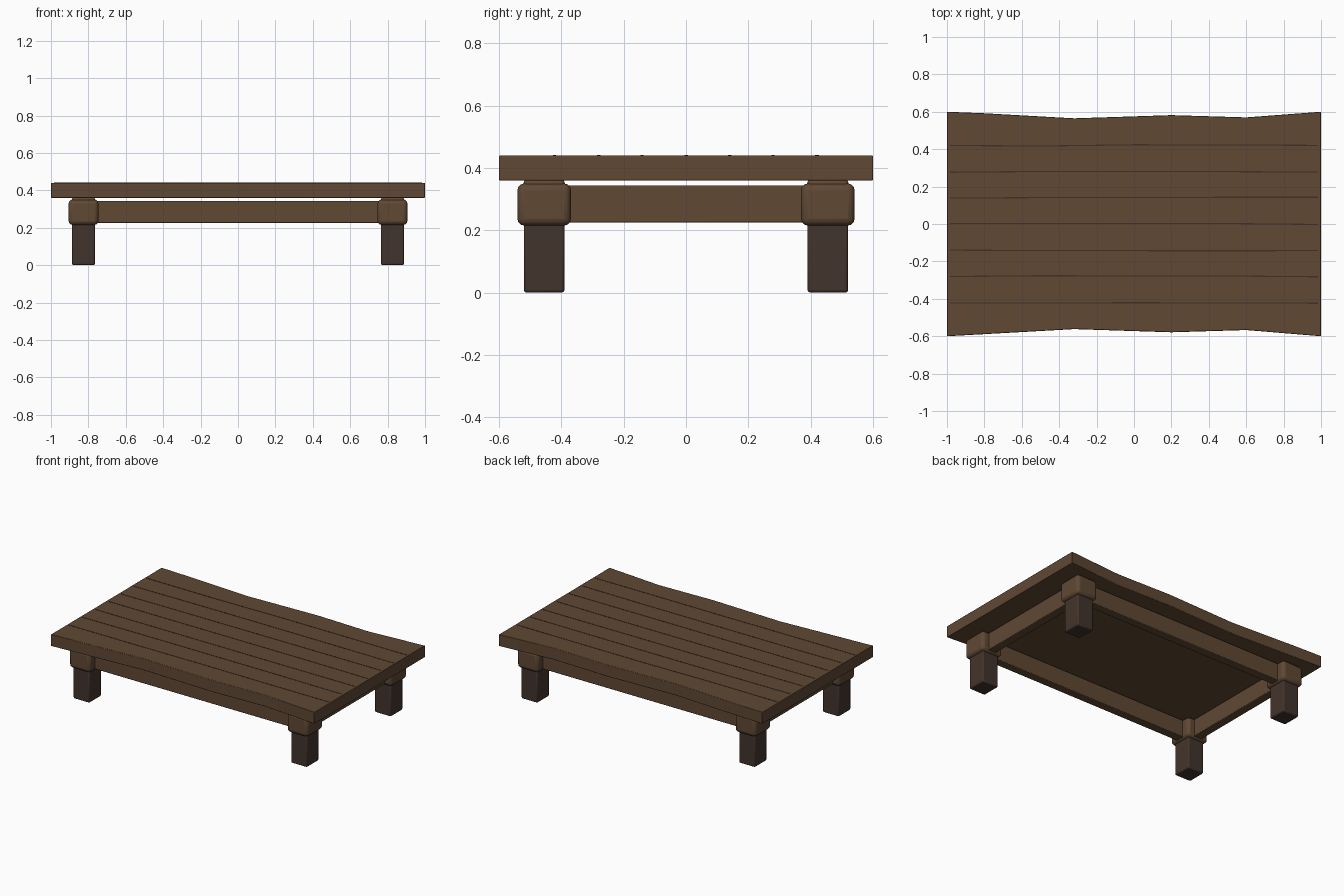
import bpy, bmesh, random

if "Cube" in bpy.data.objects:
    bpy.data.objects.remove(bpy.data.objects["Cube"])

random.seed(4)


def material(name, color):
    m = bpy.data.materials.new(name)
    m.diffuse_color = (*color, 1)
    m.use_nodes = True
    m.node_tree.nodes["Principled BSDF"].inputs["Base Color"].default_value = m.diffuse_color
    return m


WOOD = material("wood", (0.115, 0.065, 0.034))
DARK = material("dark_wood", (0.055, 0.034, 0.025))
GAP = material("gap_shadow", (0.05, 0.03, 0.02))


def finish(ob, mat, bevel=0, segments=2):
    ob.data.materials.append(mat)
    if bevel:
        mod = ob.modifiers.new("bevel", "BEVEL")
        mod.width, mod.segments = bevel, segments
        bpy.ops.object.select_all(action="DESELECT")
        ob.select_set(True)
        bpy.context.view_layer.objects.active = ob
        bpy.ops.object.shade_smooth_by_angle()
    return ob


def box(name, lo, hi, mat, bevel=0, segments=2):
    bpy.ops.mesh.primitive_cube_add(size=1)
    ob = bpy.context.object
    ob.name = name
    for v in ob.data.vertices:
        v.co = [h if c > 0 else l for c, l, h in zip(v.co, lo, hi)]
    mid = [(a + b) / 2 for a, b in zip(lo, hi)]
    for v in ob.data.vertices:
        v.co = [c - m for c, m in zip(v.co, mid)]
    ob.location = mid
    return finish(ob, mat, bevel, segments)


def prism(name, outline, z0, z1, mat, bevel=0):
    bm = bmesh.new()
    face = bm.faces.new([bm.verts.new((x, y, z0)) for x, y in outline])
    ext = bmesh.ops.extrude_face_region(bm, geom=[face])
    for v in ext["geom"]:
        if isinstance(v, bmesh.types.BMVert):
            v.co.z = z1
    bmesh.ops.recalc_face_normals(bm, faces=bm.faces)
    me = bpy.data.meshes.new(name)
    bm.to_mesh(me)
    bm.free()
    ob = bpy.data.objects.new(name, me)
    bpy.context.collection.objects.link(ob)
    return finish(ob, mat, bevel)


# wavy-edged slab top
edge = [(-1, 0.6), (-0.8, 0.592), (-0.32, 0.565), (0.2, 0.582), (0.6, 0.57), (1, 0.6)]
front = [(x, -y + 0.003 * (abs(x) < 1)) for x, y in edge]
prism("table_top", front + edge[::-1], 0.36, 0.44, WOOD, 0.003)

# thin plank seams on the top
for i in range(-3, 4):
    mid = [(x, i * 0.14 + random.uniform(-0.004, 0.004)) for x in (-0.985, -0.5, 0, 0.5, 0.985)]
    line = [(x, y - 0.003) for x, y in mid] + [(x, y + 0.003) for x, y in mid[::-1]]
    prism(f"plank_seam_{i + 4}", line, 0.436, 0.4415, GAP)

# legs, collars and the blocks that carry the top
for sx, side in ((-1, "left"), (1, "right")):
    for sy, end in ((-1, "front"), (1, "back")):
        tag = f"{end}_{side}"

        def centred(name, hx, hy, z0, z1, mat, bev, seg=2):
            x, y = sx * 0.826, sy * 0.455
            box(f"{name}_{tag}", (x - hx, y - hy, z0), (x + hx, y + hy, z1), mat, bev, seg)

        centred("leg", 0.061, 0.065, 0, 0.23, DARK, 0.008)
        centred("collar", 0.08, 0.086, 0.215, 0.35, WOOD, 0.022, 3)
        centred("block", 0.063, 0.067, 0.3, 0.362, WOOD, 0.012)

# aprons between the collars
for s, a, b in ((-1, "front", "left"), (1, "back", "right")):
    box(f"apron_{a}", (-0.8, s * 0.455 - 0.03, 0.225), (0.8, s * 0.455 + 0.03, 0.344), WOOD, 0.004)
    box(f"apron_{b}", (s * 0.826 - 0.03, -0.43, 0.225), (s * 0.826 + 0.03, 0.43, 0.344), WOOD, 0.004)
